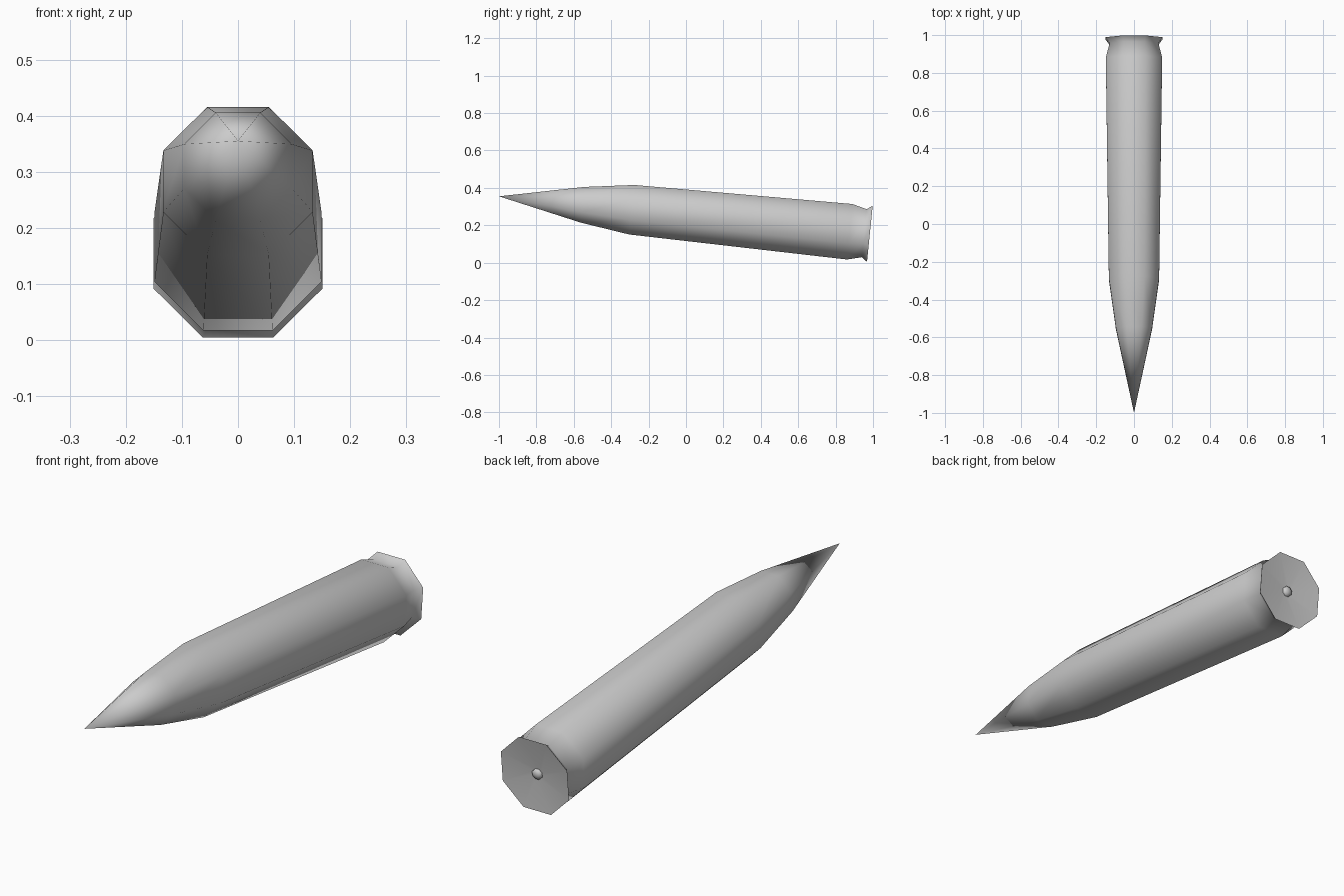
import bpy, bmesh, math
from mathutils import Matrix, Vector

cube = bpy.data.objects.get("Cube")
if cube:
    bpy.data.objects.remove(cube, do_unlink=True)

SIDES = 8
TIP = Vector((0, -1, 0.355))
TILT = Matrix.Translation(TIP) @ Matrix.Rotation(math.radians(-5.77), 4, 'X')

grey = bpy.data.materials.new("plain grey")
grey.use_nodes = True
colour = (0.6, 0.6, 0.6, 1)
grey.diffuse_color = colour
grey.node_tree.nodes["Principled BSDF"].inputs["Base Color"].default_value = colour


def lathe(name, profile):
    """Turn (distance from tip, flat-to-centre radius) pairs into an octagonal solid."""
    bm = bmesh.new()
    rings = []
    for s, apothem in profile:
        if apothem == 0:
            rings.append([bm.verts.new((0, s, 0))] * SIDES)
            continue
        r = apothem / math.cos(math.pi / SIDES)
        angles = [(i + 0.5) * math.tau / SIDES for i in range(SIDES)]
        rings.append([bm.verts.new((r * math.cos(a), s, r * math.sin(a))) for a in angles])
    for a, b in zip(rings, rings[1:]):
        for i in range(SIDES):
            j = (i + 1) % SIDES
            bm.faces.new(dict.fromkeys((a[i], b[i], b[j], a[j])))
    bmesh.ops.recalc_face_normals(bm, faces=bm.faces)
    for f in bm.faces:
        f.smooth = True
    bm.transform(TILT)
    mesh = bpy.data.meshes.new(name)
    bm.to_mesh(mesh)
    bm.free()
    mesh.materials.append(grey)
    obj = bpy.data.objects.new(name, mesh)
    bpy.context.collection.objects.link(obj)
    return obj


# Pointed nose, tapered body, groove, flared rim and dished base
shell = lathe("shell", [(0, 0), (0.45, 0.096), (0.714, 0.133), (1.885, 0.149),
                        (1.963, 0.129), (1.993, 0.151), (1.975, 0.02), (1.975, 0)])
# Keep the rim edge crisp
for e in shell.data.edges:
    ends = [TILT.inverted() @ shell.data.vertices[v].co for v in e.vertices]
    e.use_edge_sharp = all(p.y > 1.99 for p in ends)

# Small raised button at the centre of the base
lathe("base_button", [(1.965, 0), (1.965, 0.022), (1.982, 0.02), (1.988, 0.01), (1.99, 0)])
